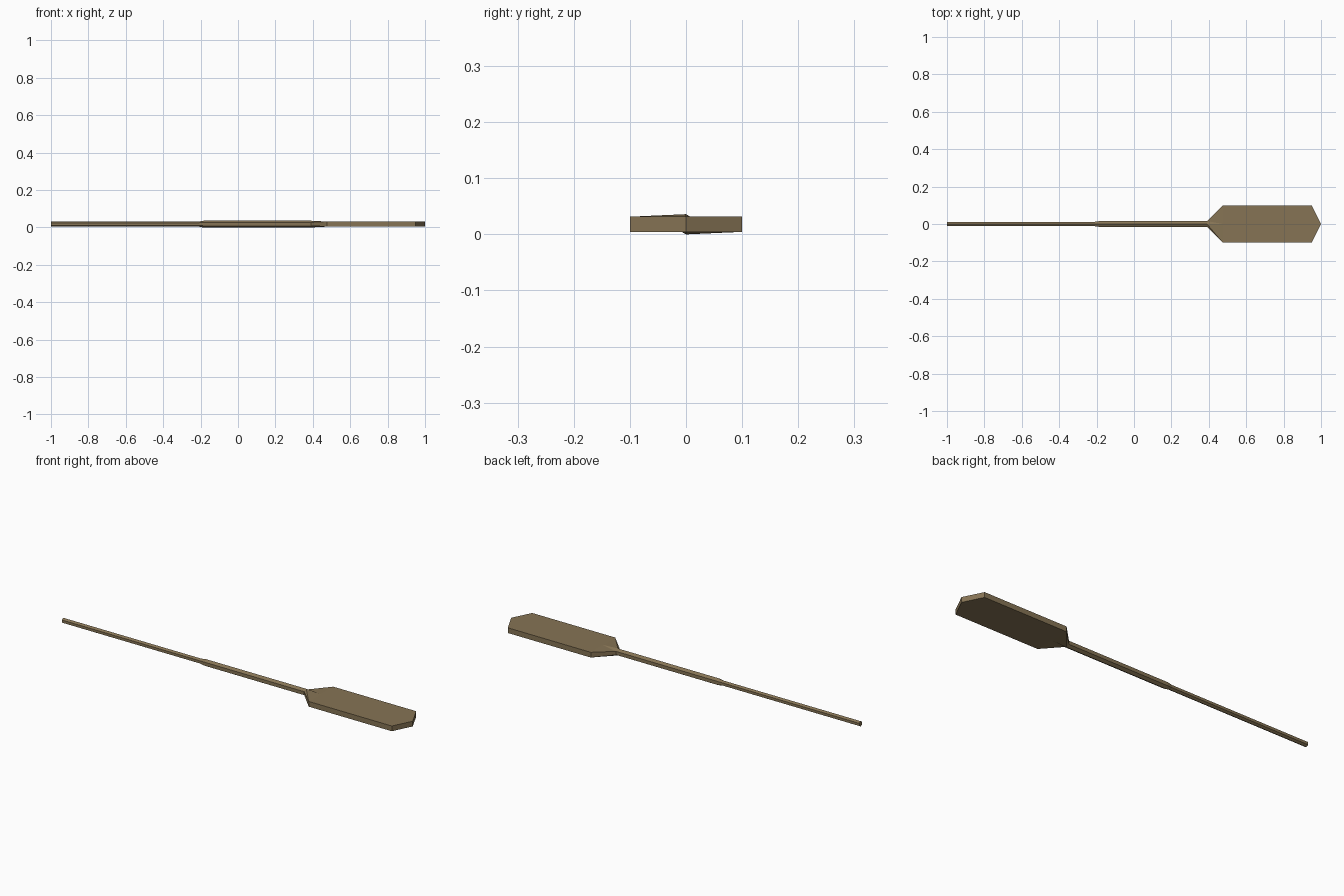
import bpy, bmesh, math

if "Cube" in bpy.data.objects:
    bpy.data.objects.remove(bpy.data.objects["Cube"])

ZC = 0.018   # height of the oar's long axis
SIDES = 6

wood = bpy.data.materials.new("weathered_wood")
wood.diffuse_color = (0.24, 0.175, 0.09, 1)
wood.use_nodes = True
wood.node_tree.nodes["Principled BSDF"].inputs["Base Color"].default_value = wood.diffuse_color


def hexagon(x, r):
    """Six-sided section with its ridge on top, running towards -y."""
    return [(x, -r * math.sin(a), ZC + r * math.cos(a))
            for a in (math.tau * i / SIDES for i in range(SIDES))]


def flat(x, w, t=0.0135):
    """Blade section with a centre line, matching the hexagon point for point."""
    return [(x, y, ZC + z) for y, z in
            ((0, t), (-w, t), (-w, -t), (0, -t), (w, -t), (w, t))]


def loft(name, sections):
    bm = bmesh.new()
    rings = [[bm.verts.new(p) for p in s] for s in sections]
    for a, b in zip(rings, rings[1:]):
        for i in range(SIDES):
            j = (i + 1) % SIDES
            bm.faces.new((a[i], a[j], b[j]))
            bm.faces.new((a[i], b[j], b[i]))
    bm.faces.new(rings[0])
    bm.faces.new(rings[-1])
    # the pointed tip collapses to one vertical edge
    bmesh.ops.remove_doubles(bm, verts=bm.verts, dist=0.0002)
    bmesh.ops.dissolve_degenerate(bm, edges=bm.edges, dist=0.0001)
    bmesh.ops.dissolve_limit(bm, angle_limit=0.01, verts=bm.verts, edges=bm.edges)
    bmesh.ops.recalc_face_normals(bm, faces=bm.faces)
    me = bpy.data.meshes.new(name)
    bm.to_mesh(me)
    bm.free()
    me.materials.append(wood)
    ob = bpy.data.objects.new(name, me)
    bpy.context.collection.objects.link(ob)


# slim handle, thicker loom, flared neck, flat blade and pointed tip
loft("oar", [hexagon(-1, 0.0135), hexagon(-0.21, 0.0135),
             hexagon(-0.185, 0.018), hexagon(0.39, 0.018),
             flat(0.475, 0.1), flat(0.95, 0.1), flat(1.0, 0.0)])
